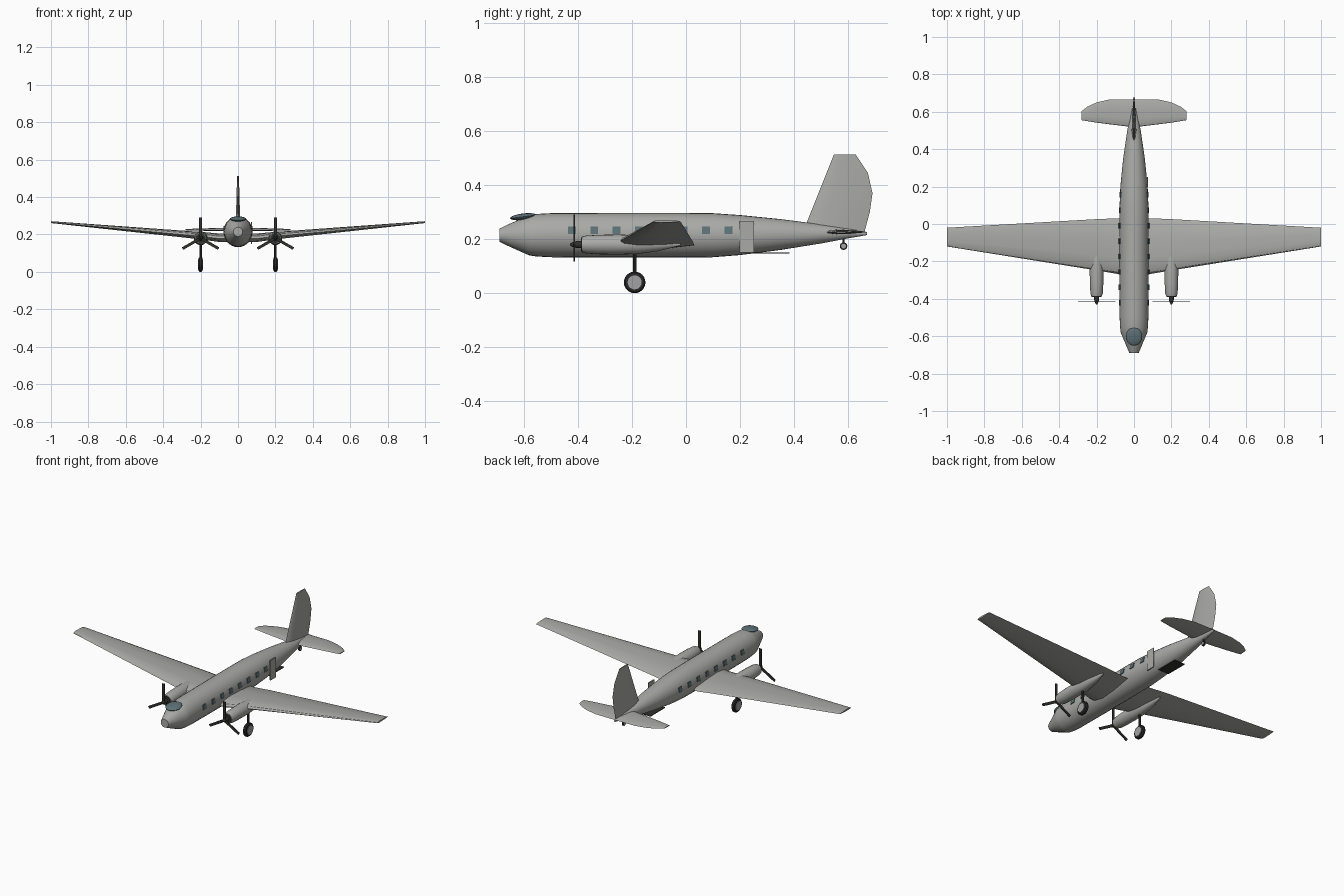
import bpy, bmesh, math
from mathutils import Matrix, Vector

if "Cube" in bpy.data.objects:
    bpy.data.objects.remove(bpy.data.objects["Cube"])


def material(name, rgb):
    m = bpy.data.materials.new(name)
    m.diffuse_color = (*rgb, 1)
    m.use_nodes = True
    m.node_tree.nodes["Principled BSDF"].inputs["Base Color"].default_value = m.diffuse_color
    return m


GREY = material("aluminium_grey", (0.40, 0.40, 0.385))
GLASS = material("glass_blue_grey", (0.11, 0.165, 0.185))
DARK = material("dark_metal", (0.03, 0.03, 0.027))
TYRE = material("tyre_black", (0.022, 0.022, 0.022))
RIM = material("rim_grey", (0.36, 0.36, 0.36))


def finish(name, bm, mat, angle=35):
    bmesh.ops.recalc_face_normals(bm, faces=bm.faces[:])
    me = bpy.data.meshes.new(name)
    bm.to_mesh(me)
    bm.free()
    me.materials.append(mat)
    ob = bpy.data.objects.new(name, me)
    bpy.context.collection.objects.link(ob)
    bpy.ops.object.select_all(action='DESELECT')
    ob.select_set(True)
    bpy.context.view_layer.objects.active = ob
    bpy.ops.object.shade_smooth_by_angle(angle=math.radians(angle))
    return ob


def loft(name, rings, mat, angle=35):
    bm = bmesh.new()
    vs = [[bm.verts.new(p) for p in r] for r in rings]
    n = len(vs[0])
    for a, b in zip(vs, vs[1:]):
        for i in range(n):
            j = (i + 1) % n
            bm.faces.new((a[i], a[j], b[j], b[i]))
    bm.faces.new(vs[0])
    bm.faces.new(vs[-1])
    return finish(name, bm, mat, angle)


def box(name, loc, size, mat, rot_y=0.0):
    bm = bmesh.new()
    bmesh.ops.create_cube(bm, size=1)
    bmesh.ops.transform(bm, verts=bm.verts[:], matrix=Matrix.Translation(loc)
                        @ Matrix.Rotation(rot_y, 4, 'Y') @ Matrix.Diagonal((*size, 1)))
    return finish(name, bm, mat)


def turned(name, centre, axis, profile, mat, sides=20):
    """Solid of revolution: profile is (distance along axis, radius)."""
    rings = []
    for d, r in profile:
        ring = []
        for k in range(sides):
            c, s = (f(2 * math.pi * k / sides) * r for f in (math.cos, math.sin))
            v = {'X': (d, c, s), 'Y': (c, d, s), 'Z': (c, s, d)}[axis]
            ring.append(Vector(centre) + Vector(v))
        rings.append(ring)
    return loft(name, rings, mat)


# Fuselage stations: y, half width, top z, bottom z
STATIONS = [(-.69, .025, .239, .190), (-.65, .042, .258, .171), (-.58, .071, .288, .140),
            (-.555, .074, .293, .136), (-.5, .077, .296, .133), (-.3, .078, .297, .132),
            (.0, .078, .297, .132), (.1, .077, .296, .133), (.2, .073, .289, .141),
            (.35, .058, .274, .160), (.5, .036, .255, .184), (.6, .018, .240, .203),
            (.67, .004, .226, .215)]


def section(y, w, top, bot, n=28):
    zc, h = (top + bot) / 2, (top - bot) / 2
    return [(w * math.cos(2 * math.pi * k / n), y, zc + h * math.sin(2 * math.pi * k / n))
            for k in range(n)]


loft("fuselage", [section(*s) for s in STATIONS], GREY, 30)


def hull_x(y, z):
    """Half width of the fuselage at a given y and z."""
    for a, b in zip(STATIONS, STATIONS[1:]):
        if a[0] <= y <= b[0]:
            f = (y - a[0]) / (b[0] - a[0])
            w, t, o = (a[i] + f * (b[i] - a[i]) for i in (1, 2, 3))
            return w * math.sqrt(max(0, 1 - ((z - (t + o) / 2) / ((t - o) / 2)) ** 2))


# Aerofoil: chord fraction, offset as fraction of thickness
FOIL = [(0, 0), (.03, .28), (.12, .5), (.3, .6), (.6, .5), (.92, .28), (1, 0),
        (.6, -.3), (.25, -.4), (.05, -.22)]


def wing_ring(x, le, te, z, t):
    return [(x, le + u * (te - le), z + v * t) for u, v in FOIL]


def both_sides(rows):
    """Mirror half-span stations to a full span."""
    return [(-r[0], *r[1:]) for r in reversed(rows) if r[0] > 0] + rows


# Main wing and tailplane: x, leading y, trailing y, z, thickness
WING = [(0, -.28, .03, .176, .048), (.1, -.265, .03, .178, .046),
        (.2, -.248, .026, .190, .04), (1, -.12, -.02, .265, .01)]
TAIL = [(0, .517, .667, .225, .018), (.13, .533, .666, .225, .015),
        (.2, .542, .65, .225, .012), (.25, .55, .627, .225, .009), (.28, .555, .603, .225, .006)]
loft("wing", [wing_ring(*s) for s in both_sides(WING)], GREY, 30)
loft("tailplane", [wing_ring(*s) for s in both_sides(TAIL)], GREY, 30)

# Fin and rudder: z, leading y, trailing y, thickness
FIN = [(.225, .432, .66, .026), (.30, .462, .68, .022), (.37, .49, .69, .018),
       (.445, .52, .673, .014), (.513, .547, .628, .008)]
HALF = [(.05, .25), (.25, .5), (.6, .4), (.85, .2)]
FIN_FOIL = [(0, 0)] + HALF + [(1, 0)] + [(u, -v) for u, v in reversed(HALF)]
loft("fin", [[(v * t, le + u * (te - le), z) for u, v in FIN_FOIL]
             for z, le, te, t in FIN], GREY, 30)

# Cockpit glazing: a shallow dome over the nose
bm = bmesh.new()
bmesh.ops.create_uvsphere(bm, u_segments=20, v_segments=10, radius=1)
bmesh.ops.transform(bm, verts=bm.verts[:], matrix=Matrix.Translation((0, -.602, .283))
                    @ Matrix.Rotation(math.radians(7), 4, 'X')
                    @ Matrix.Diagonal((.044, .049, .012, 1)))
finish("cockpit_glass", bm, GLASS, 40)

# Cabin windows on both sides
for side in (-1, 1):
    for i in range(8):
        y = -.422 + i * .0827
        x = hull_x(y, .232)
        box(f"window_{i + 1}_{'right' if side > 0 else 'left'}",
            (side * x, y, .232), (.006, .029, .027), GLASS, -side * math.radians(12))

# Entry door and belly step plate
box("door", (.0725, .225, .209), (.006, .053, .118), GREY)
box("step_plate", (0, .315, .148), (.07, .137, .004), DARK)

for side in (-1, 1):
    tag = "right" if side > 0 else "left"
    x = side * .2
    # Engine nacelle, engine face and propeller
    turned(f"nacelle_{tag}", (x, 0, .18), 'Y',
           [(-.385, .029), (-.37, .033), (-.32, .036), (-.25, .037), (-.18, .035),
            (-.1, .024), (-.02, .004)], GREY)
    turned(f"engine_{tag}", (x, 0, .18), 'Y', [(-.389, .026), (-.38, .026)], DARK)
    turned(f"propeller_hub_{tag}", (x, 0, .18), 'Y',
           [(-.43, .003), (-.42, .009), (-.405, .013), (-.385, .013)], DARK, 14)
    for k in range(3):
        a = 2 * math.pi * k / 3
        box(f"propeller_blade_{k + 1}_{tag}",
            (x + .057 * math.sin(a), -.413, .18 + .057 * math.cos(a)),
            (.015, .005, .108), DARK, a)
    # Main landing gear
    turned(f"tyre_{tag}", (x, -.19, .04), 'X',
           [(-.011, .028), (-.01, .035), (-.005, .04), (.005, .04), (.01, .035), (.011, .028)],
           TYRE, 24)
    turned(f"rim_{tag}", (x, -.19, .04), 'X', [(-.013, .026), (.013, .026)], RIM, 20)
    turned(f"gear_strut_{tag}", (x, -.19, 0), 'Z', [(.06, .007), (.17, .007)], DARK, 10)

# Tail wheel
turned("tail_tyre", (0, .583, .174), 'X',
       [(-.006, .011), (-.004, .014), (.004, .014), (.006, .011)], TYRE, 16)
turned("tail_rim", (0, .583, .174), 'X', [(-.007, .009), (.007, .009)], RIM, 14)
turned("tail_strut", (0, .583, 0), 'Z', [(.182, .004), (.21, .004)], DARK, 8)
